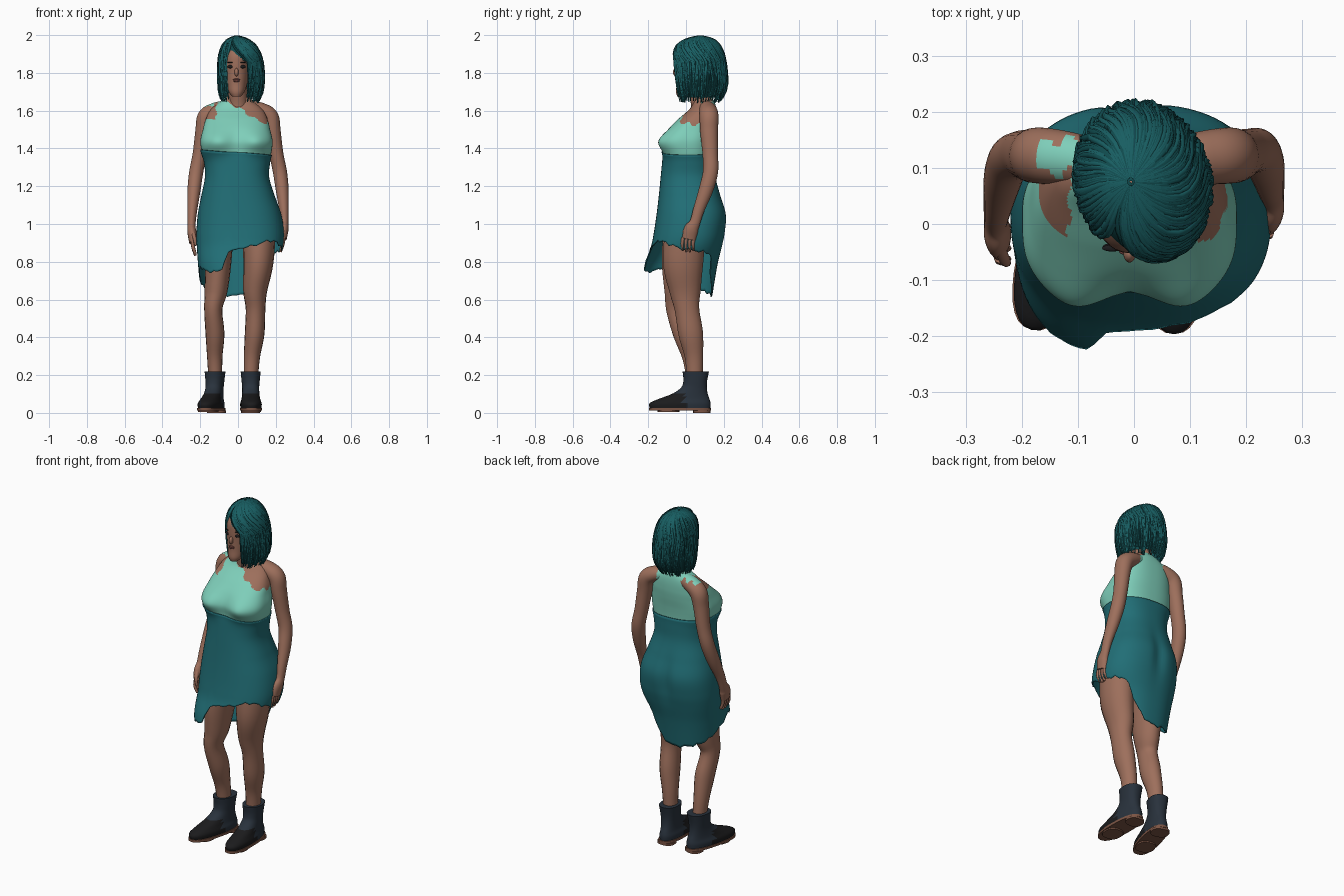
import bpy, bmesh, math, random
from mathutils import Vector, Matrix

random.seed(4)
if "Cube" in bpy.data.objects:
    bpy.data.objects.remove(bpy.data.objects["Cube"])


def material(name, r, g, b):
    m = bpy.data.materials.new(name)
    m.use_nodes = True
    m.diffuse_color = (r, g, b, 1)
    node = m.node_tree.nodes["Principled BSDF"]
    node.inputs["Base Color"].default_value = (r, g, b, 1)
    node.inputs["Roughness"].default_value = 0.8
    return m


SKIN = material("skin", .34, .16, .107)
MINT = material("mint_cloth", .21, .62, .49)
TEAL = material("teal_cloth", .015, .155, .18)
HAIR = material("hair_teal", .009, .112, .122)
HAIR_DARK = material("hair_shadow_teal", .005, .07, .076)
SLATE = material("slate_leather", .022, .032, .046)
BLACK = material("black_leather", .011, .011, .012)
SOLE = material("brown_sole", .2, .09, .058)
LIPS = material("lips", .2, .07, .06)


def finish(name, bm, mats, rule=None):
    bmesh.ops.recalc_face_normals(bm, faces=bm.faces)
    if rule:
        for f in bm.faces:
            f.material_index = rule(f.calc_center_median())
    me = bpy.data.meshes.new(name)
    bm.to_mesh(me)
    bm.free()
    for m in mats:
        me.materials.append(m)
    me.polygons.foreach_set("use_smooth", [True] * len(me.polygons))
    me.set_sharp_from_angle(angle=math.radians(50))
    ob = bpy.data.objects.new(name, me)
    bpy.context.collection.objects.link(ob)
    return ob


def sample(rows, k):
    """Smooth interpolation of a table whose first column is an ascending key."""
    k = min(max(k, rows[0][0]), rows[-1][0])
    i = 0
    while i < len(rows) - 2 and k > rows[i + 1][0]:
        i += 1
    a, b = rows[i], rows[i + 1]
    p, q = rows[max(i - 1, 0)], rows[min(i + 2, len(rows) - 1)]
    h = b[0] - a[0]
    t = (k - a[0]) / h
    out = []
    for j in range(1, len(a)):
        m0 = (b[j] - p[j]) / (b[0] - p[0]) * h
        m1 = (q[j] - a[j]) / (q[0] - a[0]) * h
        out.append((2*t**3 - 3*t*t + 1) * a[j] + (t**3 - 2*t*t + t) * m0
                   + (3*t*t - 2*t**3) * b[j] + (t**3 - t*t) * m1)
    return out


def section(rows, z, ang, n=2.4):
    """Point on a rounded horizontal section: centre x, half width, front y, back y."""
    cx, hx, yf, yb = sample(rows, z)
    c, s = math.cos(ang), math.sin(ang)
    x = cx + hx * math.copysign(abs(c) ** (2 / n), c)
    y = (yf + yb) / 2 + (yb - yf) / 2 * math.copysign(abs(s) ** (2 / n), s)
    return Vector((x, y, z))


def wrap(name, cols, rows, point, mats, rule=None, caps=True, drop=None):
    """Closed strip of quads; point(angle, t) places each vertex."""
    bm = bmesh.new()
    v = [[bm.verts.new(point(math.tau * i / cols, j / rows)) for i in range(cols)]
         for j in range(rows + 1)]
    for j in range(rows):
        for i in range(cols):
            k = (i + 1) % cols
            bm.faces.new((v[j][i], v[j][k], v[j + 1][k], v[j + 1][i]))
    if caps:
        bm.faces.new(v[0][::-1])
        bm.faces.new(v[-1])
    if drop:
        gone = [f for f in bm.faces if drop(f.calc_center_median())]
        bmesh.ops.delete(bm, geom=gone, context='FACES')
    return finish(name, bm, mats, rule)


def tube(name, pts, mats, sides=18, steps=5, rule=None):
    """Limb through points (x, y, z, radius across, radius front to back)."""
    rows = [(i, *p) for i, p in enumerate(pts)]
    last = len(pts) - 1

    def point(ang, t):
        k = t * last
        x, y, z, rx, ry = sample(rows, k)
        tan = Vector(sample(rows, k + .05)[:3]) - Vector(sample(rows, k - .05)[:3])
        a = Vector((0, 1, 0)).cross(tan).normalized()
        b = tan.cross(a).normalized()
        return Vector((x, y, z)) + a * rx * math.cos(ang) + b * ry * math.sin(ang)
    return wrap(name, sides, steps * last, point, mats, rule)


def blob(name, loc, scale, mat):
    bm = bmesh.new()
    bmesh.ops.create_uvsphere(bm, u_segments=16, v_segments=10, radius=1)
    bmesh.ops.transform(bm, matrix=Matrix.Translation(loc) @ Matrix.Diagonal((*scale, 1)), verts=bm.verts)
    return finish(name, bm, [mat])


# Torso sections and dress
TORSO = [(.6, -.01, .18, -.25, .13), (.78, -.005, .2, -.222, .16), (.88, .01, .222, -.18, .185),
         (.95, .012, .226, -.165, .2), (1.05, .008, .215, -.15, .207), (1.15, 0, .188, -.138, .178),
         (1.25, -.005, .164, -.128, .15), (1.33, -.005, .17, -.12, .145), (1.38, -.007, .184, -.114, .145),
         (1.44, -.008, .191, -.114, .15), (1.5, -.008, .178, -.09, .158), (1.55, -.007, .165, -.047, .162),
         (1.61, -.007, .135, .02, .16), (1.65, -.005, .085, .04, .15), (1.68, 0, .055, .04, .13)]


def torso(ang, z):
    front = math.sin(ang) < 0
    bust = math.exp(-((z - 1.435) / .06) ** 2)
    p = section(TORSO, z, ang, 2.4 + (.9 * bust if front else 0))
    side = abs(p.x + .007)
    if front:
        p.y -= .036 * bust * math.exp(-((side - .1) / .07) ** 2)
    else:
        p.y -= .016 * math.exp(-(side / .035) ** 2 - ((z - 1.02) / .12) ** 2)
    return p


HEM = [(0, .865), (30, .85), (46, .83), (57, .74), (75, .65), (90, .62), (112, .63), (140, .65), (170, .7),
       (198, .77), (220, .75), (250, .76), (260, .85), (282, .88), (310, .91), (335, .89), (360, .865)]


def bust_line(ang):
    return 1.38 - .014 * math.cos(ang)


def dress_point(ang, t):
    low = sample(HEM, math.degrees(ang))[0] + .005 * math.sin(17 * ang) + .003 * math.sin(31 * ang)
    return torso(ang, low + t * (bust_line(ang) - low))


def top_point(ang, t):
    low = bust_line(ang)
    return torso(ang, low + t * (1.68 - low))


def top_rule(c):
    """Skin above the slanted neckline and around the armholes, cloth elsewhere."""
    jag = .008 * math.sin(90 * c.x) + .006 * math.sin(110 * c.y)
    limit = 1.615 - .58 * c.x + (.07 if c.y > .08 else 0) + jag
    armhole = c.x < -.122 + jag and 1.555 < c.z < 1.635 and c.y < .13
    return 0 if armhole or (c.x > -.06 and c.z > limit) else 1


dress = wrap("dress_skirt", 96, 50, dress_point, [TEAL], caps=False)
cloth = dress.modifiers.new("cloth_thickness", 'SOLIDIFY')
cloth.thickness = .006
wrap("upper_torso", 128, 60, top_point, [SKIN, MINT], top_rule)

# Arms running out from the base of the neck, and hands
ARM = [(.02, .105, 1.62, .035, .035), (.07, .11, 1.615, .038, .042), (.125, .118, 1.598, .043, .048),
       (.168, .122, 1.565, .047, .05), (.185, .122, 1.49, .041, .047), (.203, .125, 1.37, .037, .041),
       (.222, .115, 1.27, .037, .04), (.234, .08, 1.17, .034, .038), (.243, .03, 1.06, .025, .03),
       (.246, .003, .99, .021, .028), (.243, -.018, .95, .024, .038), (.24, -.03, .9, .018, .036)]
for side, label, dy, dz in ((-1, "right", 0, 0), (1, "left", .045, .02)):
    def place(x, y, z, rx, ry):
        w = min(max((1.4 - z) / .4, 0), 1)
        return (side * x, y + dy * w, z + dz * w, rx, ry)

    def strap(c):
        jag = .01 * math.sin(150 * c.x)
        if c.x < 0:
            return int(c.x > -.17 + jag and c.z > 1.62 and .09 + jag < c.y < .15 + jag)
        return int(c.x < .085 and c.y > .125 + jag)
    tube(label + "_arm", [place(*p) for p in ARM], [SKIN, MINT], 28, 8, strap)
    for i in range(4):
        y = -.06 + i * .019
        tip = .84 - .008 * (i in (1, 2))
        tube(f"{label}_finger_{i + 1}", [place(.24, y, .91, .01, .01), place(.237, y - .005, .875, .01, .009),
             place(.225, y - .002, tip, .007, .006)], [SKIN], 8, 3)
    tube(label + "_thumb", [place(.24, -.04, .96, .011, .012), place(.23, -.065, .925, .01, .01),
         place(.225, -.07, .885, .006, .006)], [SKIN], 8, 3)

# Legs
tube("right_leg", [(-.105, -.01, 1, .085, .11), (-.105, -.02, .8, .07, .11), (-.116, -.032, .65, .061, .085),
                   (-.131, -.042, .55, .048, .064), (-.122, -.005, .42, .05, .064),
                   (-.123, .028, .3, .041, .05), (-.12, .045, .18, .036, .042)], [SKIN])
tube("left_leg", [(.112, 0, 1, .09, .11), (.108, -.015, .8, .08, .108), (.091, -.005, .65, .064, .085),
                  (.093, .005, .55, .052, .066), (.088, .025, .42, .052, .066),
                  (.074, .042, .3, .043, .05), (.068, .047, .18, .037, .042)], [SKIN])

# Boots, built at the ankle axis then turned outward
BOOT = [(.02, 0, .055, -.19, .128), (.05, 0, .057, -.194, .13), (.072, 0, .05, -.15, .125),
        (.1, 0, .046, -.075, .115), (.135, 0, .045, -.025, .11), (.17, 0, .048, -.014, .112),
        (.22, 0, .053, -.018, .122)]


def outline(y0, y1, width, z0, z1):
    rows = [(z0, 0, width, y0, y1), (z1, 0, width, y0, y1)]
    return lambda a, t: section(rows, z0 + t * (z1 - z0), a, 2.5)


for label, x, turn in (("right", -.122, -.25), ("left", .067, .02)):
    pivot = Matrix.Translation((x, .05, 0)) @ Matrix.Rotation(turn, 4, 'Z') @ Matrix.Translation((0, -.05, 0))
    parts = [wrap(label + "_boot", 32, 24, lambda a, t: section(BOOT, .02 + t * .2, a, 2.3), [SLATE, BLACK],
                  lambda c: int(c.z < .1 and c.y < -.01)),
             wrap(label + "_sole", 32, 1, outline(-.196, .133, .059, .012, .026), [SOLE]),
             wrap(label + "_heel", 24, 1, outline(.04, .13, .05, 0, .013), [SOLE]),
             wrap(label + "_tread", 24, 1, outline(-.15, -.04, .052, .004, .013), [SOLE])]
    for ob in parts:
        ob.matrix_world = pivot

# Neck, head and face
tube("neck", [(0, .085, 1.58, .07, .06), (0, .08, 1.64, .053, .055), (-.004, .06, 1.74, .05, .052)], [SKIN])
HEAD = [(1.675, -.008, .022, -.046, 0), (1.695, -.008, .04, -.053, .05), (1.74, -.008, .056, -.05, .11),
        (1.8, -.008, .066, -.05, .14), (1.85, -.008, .07, -.052, .16), (1.9, -.006, .067, -.047, .155),
        (1.945, -.004, .048, -.015, .13), (1.965, 0, .02, .03, .1)]
wrap("head", 36, 28, lambda a, t: section(HEAD, 1.675 + t * .29, a, 2.1), [SKIN])
blob("nose", (-.008, -.053, 1.803), (.011, .016, .022), SKIN)
blob("upper_lip", (-.008, -.049, 1.765), (.019, .007, .005), LIPS)
blob("lower_lip", (-.008, -.049, 1.757), (.016, .008, .006), LIPS)
for side, label in ((-1, "right"), (1, "left")):
    blob(label + "_eye", (-.008 + side * .03, -.041, 1.833), (.018, .007, .009), BLACK)
    blob(label + "_eyebrow", (-.008 + side * .031, -.043, 1.855), (.018, .006, .003), BLACK)

# Hair shell open at the face, covered with tapered strands
BOB = [(1.64, .012, .092, -.03, .175), (1.68, .014, .11, -.042, .2), (1.73, .016, .117, -.05, .215),
       (1.8, .016, .117, -.058, .213), (1.88, .012, .108, -.062, .2), (1.94, .006, .085, -.045, .178),
       (1.975, 0, .053, 0, .145), (1.988, -.004, .025, .04, .11), (1.995, -.006, .002, .073, .077)]


def hair_point(ang, z, scale):
    """Section of the bob, fuller toward the left cheek and the right nape."""
    mid = Vector((.008, .075, z))
    return mid + (section(BOB, z, ang, 2) - mid) * scale * (1 - .06 * math.sin(2 * ang))


wrap("hair_shell", 64, 48, lambda a, t: hair_point(a, 1.67 + t * .325, .95), [HAIR_DARK], caps=False,
     drop=lambda c: c.y < .03 and -.09 < c.x < .045 and c.z < 1.91 - max(0, c.x + .03) * .7)

curve = bpy.data.curves.new("hair_strands", 'CURVE')
curve.dimensions = '3D'
curve.bevel_depth = .0075
curve.bevel_resolution = 0
curve.materials.append(HAIR)
curve.materials.append(HAIR_DARK)
STRANDS, STEPS = 340, 14
for n in range(STRANDS):
    f = (n + random.random()) / STRANDS
    start, end = -132 + 360 * f, -68 + 294 * f
    tip = random.uniform(1.64, 1.71)
    wave, lift = random.uniform(-8, 8), random.uniform(.95, 1.03)
    spline = curve.splines.new('POLY')
    spline.points.add(STEPS)
    spline.material_index = int(random.random() < .25)
    for j, pt in enumerate(spline.points):
        t = j / STEPS
        z = 1.994 - (1.994 - tip) * t ** 1.7
        drift = min(1, (1.994 - z) / .13)
        ang = start + (end - start) * drift + wave * math.sin(5 * t)
        pt.co = (*hair_point(math.radians(ang), z, lift if t > .2 else 1), 1)
        pt.radius = .25 + .9 * math.sin(math.pi * min(1, .12 + t * .85))
helper = bpy.data.objects.new("strand_curves", curve)
bpy.context.collection.objects.link(helper)
bpy.context.view_layer.update()
mesh = bpy.data.meshes.new_from_object(helper.evaluated_get(bpy.context.evaluated_depsgraph_get()))
bpy.context.collection.objects.link(bpy.data.objects.new("hair_strands", mesh))
bpy.data.objects.remove(helper)
